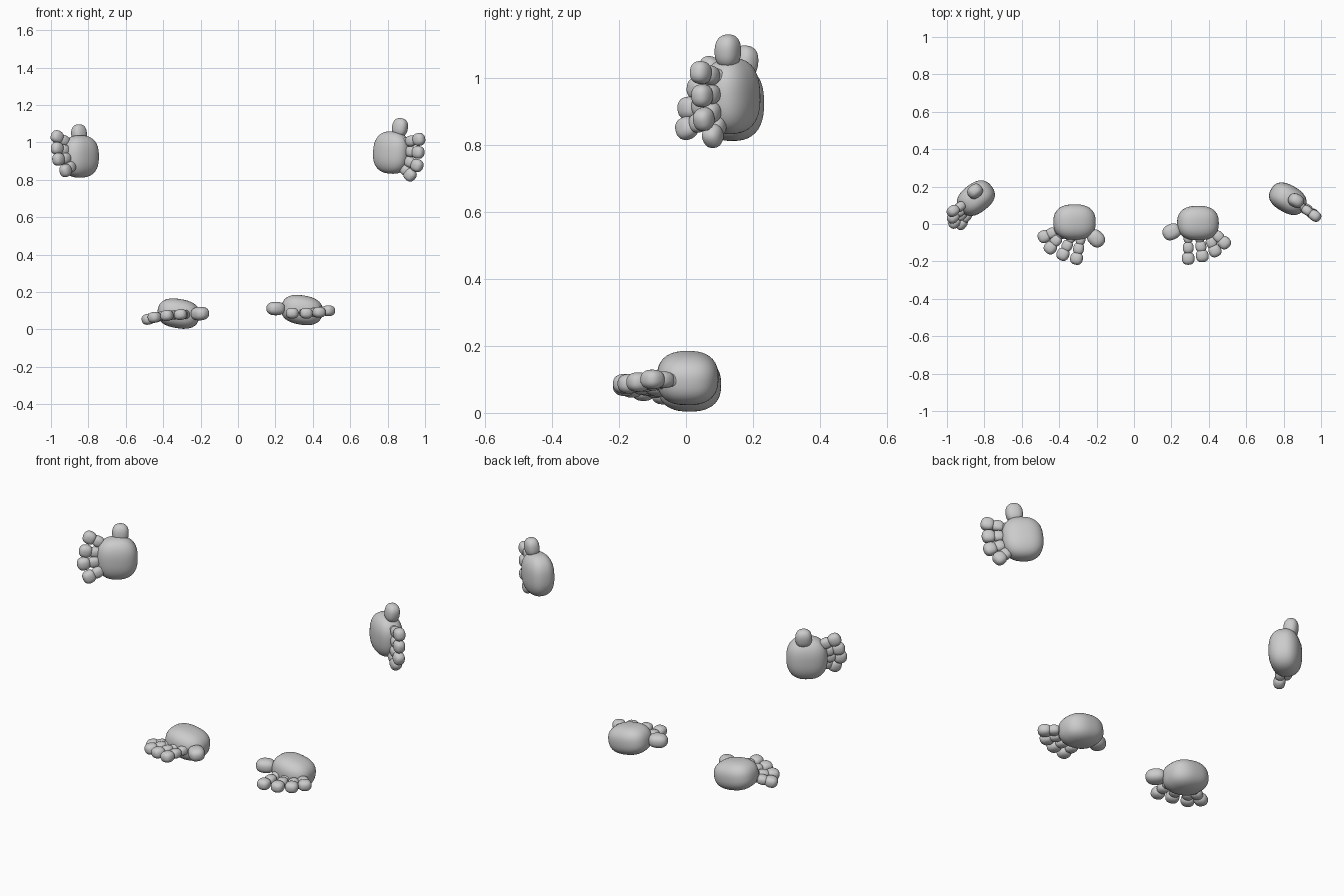
import bpy, bmesh
from mathutils import Vector, Matrix


def blob(name, centre, axis, normal, half, power=2.4):
    """Rounded-box ellipsoid: half = (along axis, sideways, along normal)."""
    a = Vector(axis).normalized()
    n = Vector(normal)
    n = (n - a * n.dot(a)).normalized()
    s = n.cross(a)
    rot = Matrix((a, s, n)).transposed()
    bm = bmesh.new()
    bmesh.ops.create_icosphere(bm, subdivisions=4, radius=1)
    for v in bm.verts:
        c = v.co
        c = c / sum(abs(k) ** power for k in c) ** (1 / power)
        v.co = rot @ Vector([c[i] * half[i] for i in range(3)]) + Vector(centre)
    for f in bm.faces:
        f.smooth = True
    me = bpy.data.meshes.new(name)
    bm.to_mesh(me)
    bm.free()
    bpy.context.collection.objects.link(bpy.data.objects.new(name, me))


def limb(name, palm, axis, normal, palm_half, thumb, thumb_axis, digits, digit_normal, digit="finger", big="thumb"):
    blob(name + "_palm", palm, axis, normal, palm_half, 2.5)
    blob(f"{name}_{big}", thumb, thumb_axis, digit_normal, (0.05, 0.042, 0.036))
    # each digit is a chain of three rounded segments from knuckle to tip
    for i, (base, tip) in enumerate(digits, 1):
        b, t = Vector(base), Vector(tip)
        d = t - b
        for part, f, half in (("base", 0.0, (0.034, 0.026, 0.024)),
                              ("middle", 0.5, (0.032, 0.029, 0.025)),
                              ("tip", 1.0, (0.034, 0.034, 0.029))):
            blob(f"{name}_{digit}_{i}_{part}", b + d * f, d, digit_normal, half)


# hands
limb("right_hand", (-0.845, 0.138, 0.925), (-0.79, -0.61, 0.0), (0.61, -0.79, 0),
     (0.105, 0.113, 0.078), (-0.85, 0.175, 1.047), (-0.05, 0.1, 1),
     [((-0.895, 0.115, 0.99), (-0.967, 0.07, 1.03)),
      ((-0.89, 0.10, 0.95), (-0.967, 0.035, 0.968)),
      ((-0.885, 0.085, 0.92), (-0.96, 0.008, 0.91)),
      ((-0.87, 0.075, 0.885), (-0.922, 0.002, 0.85))], (0.61, -0.79, 0))
limb("left_hand", (0.822, 0.135, 0.946), (0.86, -0.5, -0.08), (0.5, 0.86, 0),
     (0.102, 0.113, 0.073), (0.866, 0.125, 1.08), (0.15, 0, 1),
     [((0.885, 0.10, 1.00), (0.967, 0.044, 1.016)),
      ((0.885, 0.10, 0.955), (0.963, 0.048, 0.947)),
      ((0.88, 0.10, 0.915), (0.957, 0.053, 0.877)),
      ((0.87, 0.105, 0.88), (0.92, 0.08, 0.827))], (0.5, 0.86, 0))

# feet
limb("right_foot", (-0.318, 0.01, 0.085), (0, -1, 0), (0.17, 0, 1),
     (0.095, 0.113, 0.078), (-0.203, -0.077, 0.085), (0.7, -0.7, 0),
     [((-0.285, -0.08, 0.08), (-0.307, -0.184, 0.08)),
      ((-0.335, -0.07, 0.078), (-0.38, -0.162, 0.075)),
      ((-0.385, -0.05, 0.075), (-0.447, -0.127, 0.065)),
      ((-0.40, -0.03, 0.07), (-0.48, -0.067, 0.055))], (-0.15, 0, 1), "toe", "big_toe")
limb("left_foot", (0.342, 0.005, 0.104), (0, -1, 0), (0.17, 0, 1),
     (0.092, 0.111, 0.078), (0.202, -0.042, 0.112), (-0.9, -0.4, 0),
     [((0.29, -0.07, 0.09), (0.29, -0.184, 0.087)),
      ((0.35, -0.07, 0.09), (0.365, -0.17, 0.087)),
      ((0.395, -0.055, 0.092), (0.433, -0.143, 0.092)),
      ((0.42, -0.035, 0.098), (0.483, -0.10, 0.10))], (0, 0, 1), "toe", "big_toe")
